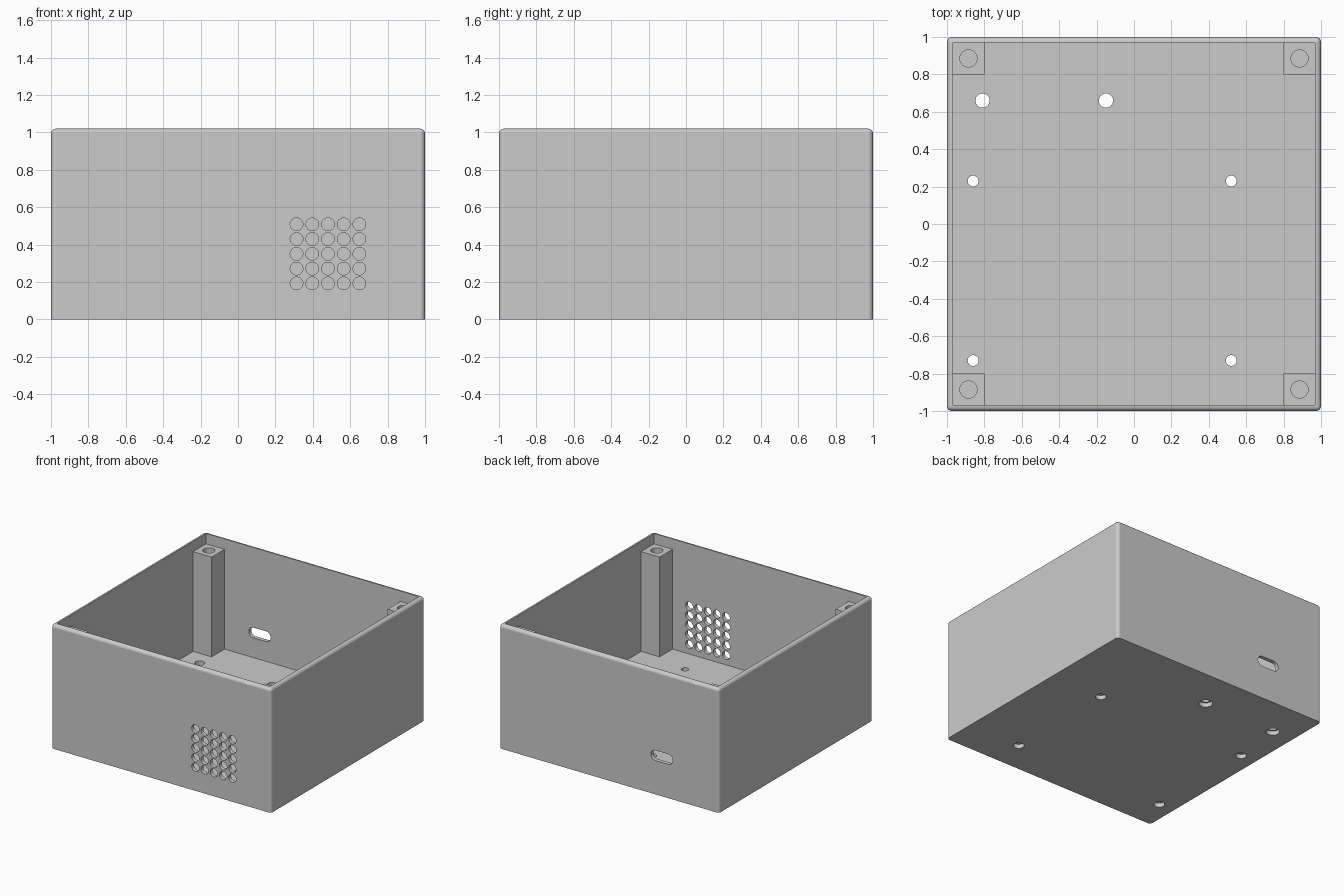
import bpy, bmesh, math
from mathutils import Matrix

if "Cube" in bpy.data.objects:
    bpy.data.objects.remove(bpy.data.objects["Cube"])

H, R = 1.02, 0.027          # box height, edge fillet radius
INNER, POST = 0.968, 0.80   # inner wall face, inner face of corner posts
FLOOR, POST_TOP = 0.115, 0.935


def add_box(bm, lo, hi):
    size = [b - a for a, b in zip(lo, hi)]
    mid = [(a + b) / 2 for a, b in zip(lo, hi)]
    bmesh.ops.create_cube(bm, size=1, matrix=Matrix.Translation(mid) @ Matrix.Diagonal((*size, 1)))


def add_cylinder(bm, center, radius, depth, axis='Z', segments=32):
    rot = Matrix.Rotation(math.pi / 2, 4, 'X') if axis == 'Y' else Matrix.Identity(4)
    bmesh.ops.create_cone(bm, cap_ends=True, segments=segments, radius1=radius, radius2=radius,
                          depth=depth, matrix=Matrix.Translation(center) @ rot)


def add_prism(bm, points, offset):
    face = bm.faces.new([bm.verts.new(p) for p in points])
    new = bmesh.ops.extrude_face_region(bm, geom=[face])['geom']
    bmesh.ops.translate(bm, vec=offset, verts=[g for g in new if isinstance(g, bmesh.types.BMVert)])
    bmesh.ops.recalc_face_normals(bm, faces=bm.faces)


def make_object(name, bm):
    mesh = bpy.data.meshes.new(name)
    bm.to_mesh(mesh)
    bm.free()
    obj = bpy.data.objects.new(name, mesh)
    bpy.context.collection.objects.link(obj)
    return obj


# Outer block with rounded upright and top edges
bm = bmesh.new()
add_box(bm, (-1, -1, 0), (1, 1, H))
edges = [e for e in bm.edges if max(v.co.z for v in e.verts) > 0.5]
bmesh.ops.bevel(bm, geom=edges, offset=R, segments=5, profile=0.5, affect='EDGES')
case = make_object("enclosure", bm)
cutters = []

# Open space above the posts
bm = bmesh.new()
add_box(bm, (-INNER, -INNER, POST_TOP), (INNER, INNER, 1.3))
cutters.append(make_object("upper_cavity_cutter", bm))

# Cross-shaped cavity that leaves the four corner posts standing
bm = bmesh.new()
corner = [(INNER, POST), (POST, POST), (POST, INNER)]
cross = []
for k in range(4):
    rot = Matrix.Rotation(k * math.pi / 2, 2)
    cross += [(rot[0][0] * x + rot[0][1] * y, rot[1][0] * x + rot[1][1] * y, FLOOR) for x, y in corner]
add_prism(bm, cross, (0, 0, 1.1 - FLOOR))
cutters.append(make_object("lower_cavity_cutter", bm))

# Screw holes in posts, floor holes, front vent grid and rear cable slot
bm = bmesh.new()
for sx in (-1, 1):
    for sy in (-1, 1):
        add_cylinder(bm, (sx * 0.885, sy * 0.885, 0.85), 0.046, 0.4)
big = [(-0.81, 0.66), (-0.15, 0.66)]
small = [(x, y) for x in (-0.86, 0.52) for y in (0.23, -0.73)]
floor_holes = [(p, 0.038, 0.052) for p in big] + [(p, 0.029, 0.041) for p in small]
for (x, y), r, _ in floor_holes:
    add_cylinder(bm, (x, y, 0.08), r, 0.3)
for i in range(5):
    for j in range(5):
        add_cylinder(bm, (0.313 + i * 0.084, -1, 0.193 + j * 0.079), 0.034, 0.2, 'Y')
slot = []
for k in range(26):
    side = 1 if k < 13 else -1
    a = -math.pi / 2 + (k if k < 13 else k - 1) * math.pi / 12
    slot.append((-0.48 + side * 0.058 + 0.042 * math.cos(a), 0.9, 0.32 + 0.042 * math.sin(a)))
add_prism(bm, slot, (0, 0.2, 0))
cutters.append(make_object("hole_cutter", bm))

# Shallow recesses under the floor holes
bm = bmesh.new()
for (x, y), _, r in floor_holes:
    add_cylinder(bm, (x, y, 0), r, 0.07)
cutters.append(make_object("recess_cutter", bm))

# Cut everything out of the block, then drop the cutters
for c in cutters:
    c.hide_render = True
    mod = case.modifiers.new(c.name, 'BOOLEAN')
    mod.operation, mod.solver, mod.object = 'DIFFERENCE', 'EXACT', c
bpy.context.view_layer.update()
result = bpy.data.meshes.new_from_object(case.evaluated_get(bpy.context.evaluated_depsgraph_get()))
case.modifiers.clear()
case.data = result
for c in cutters:
    bpy.data.objects.remove(c)

# Plain grey finish
grey = bpy.data.materials.new("grey")
grey.diffuse_color = (0.6, 0.6, 0.6, 1)
grey.use_nodes = True
grey.node_tree.nodes["Principled BSDF"].inputs["Base Color"].default_value = grey.diffuse_color
case.data.materials.clear()
case.data.materials.append(grey)

bpy.context.view_layer.objects.active = case
case.select_set(True)
bpy.ops.object.shade_smooth_by_angle(angle=math.radians(30))
case.modifiers.new("flat_sides", 'WEIGHTED_NORMAL').keep_sharp = True
